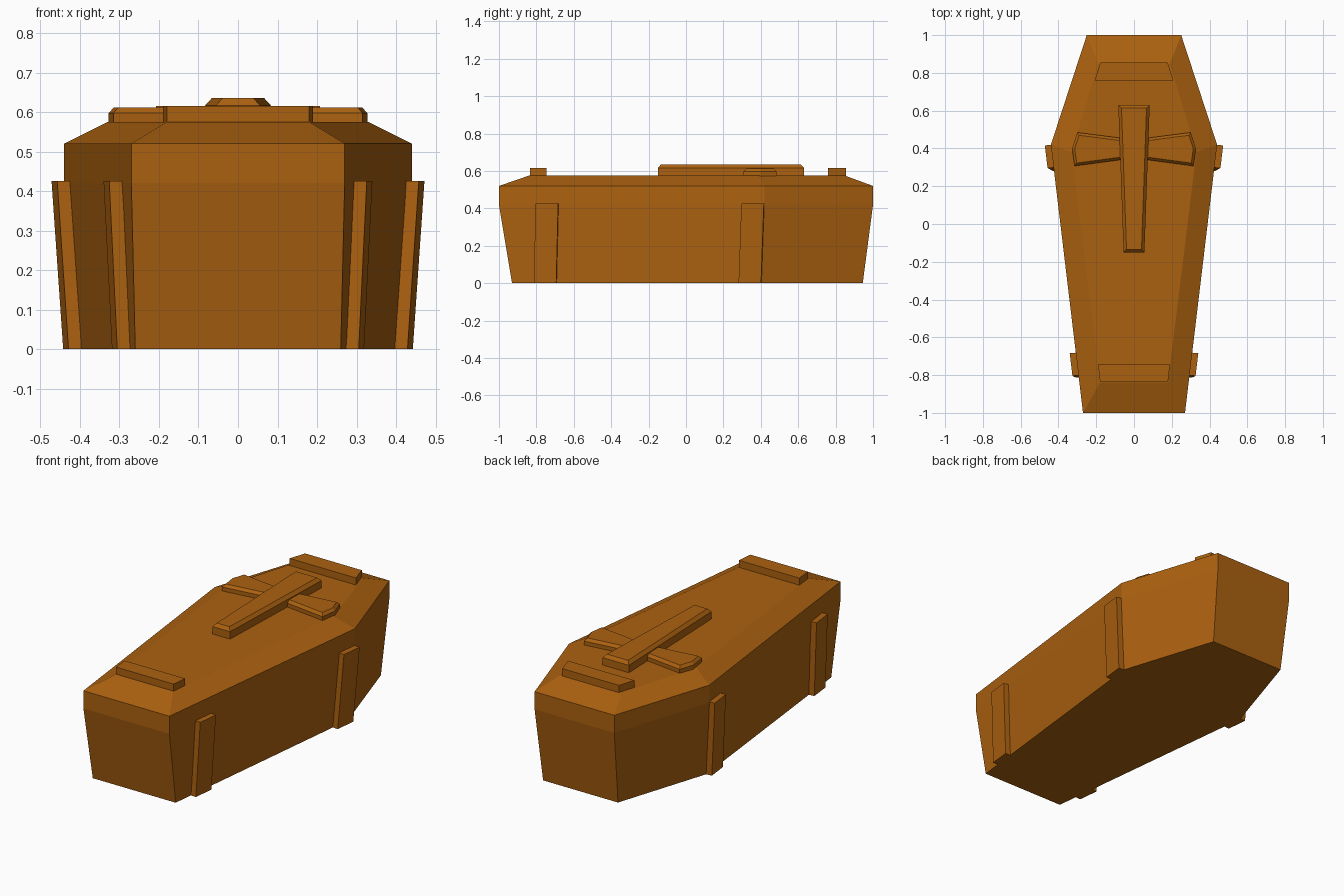
import bpy
import bmesh
from mathutils import Vector

if "Cube" in bpy.data.objects:
    bpy.data.objects.remove(bpy.data.objects["Cube"])

wood = bpy.data.materials.new("brown_wood")
wood.diffuse_color = (0.41, 0.12, 0.005, 1)
wood.use_nodes = True
wood.node_tree.nodes["Principled BSDF"].inputs["Base Color"].default_value = wood.diffuse_color


def loft(name, rings):
    """Solid skinned through rings of equal point count."""
    bm = bmesh.new()
    loops = [[bm.verts.new(p) for p in ring] for ring in rings]
    n = len(loops[0])
    for a, b in zip(loops, loops[1:]):
        for i in range(n):
            j = (i + 1) % n
            bm.faces.new((a[i], a[j], b[j], b[i]))
    bm.faces.new(loops[0][::-1])
    bm.faces.new(loops[-1])
    bmesh.ops.recalc_face_normals(bm, faces=bm.faces)
    mesh = bpy.data.meshes.new(name)
    bm.to_mesh(mesh)
    bm.free()
    mesh.materials.append(wood)
    obj = bpy.data.objects.new(name, mesh)
    bpy.context.collection.objects.link(obj)
    return obj


def hexagon(front, wide, back, z):
    """Coffin outline from its three right-hand corners (x, y)."""
    right = [front, wide, back]
    return [(x, y, z) for x, y in right] + [(-x, y, z) for x, y in right[::-1]]


def at(points, z):
    return [(x, y, z) for x, y in points]


def inset(points, d):
    """Move a convex counter-clockwise outline inward by d."""
    pts = [Vector(p) for p in points]
    out = []
    for i, p in enumerate(pts):
        a = (p - pts[i - 1]).normalized()
        b = (pts[(i + 1) % len(pts)] - p).normalized()
        na, nb = Vector((-a.y, a.x)), Vector((-b.y, b.x))
        out.append(tuple(p + (na + nb) * d / (1 + na.dot(nb))))
    return out


def chamfered(name, points, z0, z1, z2, d):
    return loft(name, [at(points, z0), at(points, z1), at(inset(points, d), z2)])


# Tapered box
top = ((0.27, -1.0), (0.44, 0.42), (0.25, 1.0))
bottom = ((0.26, -0.93), (0.41, 0.40), (0.235, 0.945))
loft("coffin_box", [hexagon(*bottom, 0), hexagon(*top, 0.42)])

# Lid with sloping rim
loft("lid", [hexagon(*top, 0.42), hexagon(*top, 0.52),
             hexagon((0.18, -0.84), (0.33, 0.38), (0.19, 0.85), 0.575)])

# Plates across the lid ends
loft("head_plate", [at([(-0.208, 0.76), (0.208, 0.76), (0.178, 0.855), (-0.178, 0.855)], z)
                    for z in (0.56, 0.615)])
loft("foot_plate", [at([(-0.18, -0.835), (0.18, -0.835), (0.19, -0.745), (-0.19, -0.745)], z)
                    for z in (0.56, 0.615)])

# Cross on the lid
chamfered("cross_upright", [(-0.055, -0.15), (0.055, -0.15), (0.083, 0.63), (-0.083, 0.63)],
          0.57, 0.617, 0.635, 0.016)
arm = [(0.03, 0.345), (0.315, 0.307), (0.328, 0.40), (0.30, 0.485), (0.03, 0.45)]
for side, s in (("right", 1), ("left", -1)):
    pts = [(s * x, y) for x, y in arm][::s]
    chamfered("cross_arm_" + side, pts, 0.565, 0.597, 0.612, 0.014)


def wall_x(y, corners):
    (x0, y0), (x1, y1) = corners[:2]
    return x0 + (x1 - x0) * (y - y0) / (y1 - y0)


# Side battens following the leaning walls
for place, y_low, y_high in (("rear", 0.285, 0.30), ("front", -0.81, -0.80)):
    for side, s in (("right", 1), ("left", -1)):
        rings = []
        for corners, y, z in ((bottom, y_low, 0), (top, y_high, 0.425)):
            ya, yb = y, y + 0.12
            xa, xb = wall_x(ya, corners), wall_x(yb, corners)
            rings.append([(s * (xa - 0.02), ya, z), (s * (xa + 0.032), ya - 0.004, z),
                          (s * (xb + 0.032), yb - 0.004, z), (s * (xb - 0.02), yb, z)])
        loft(f"{place}_batten_{side}", rings)
